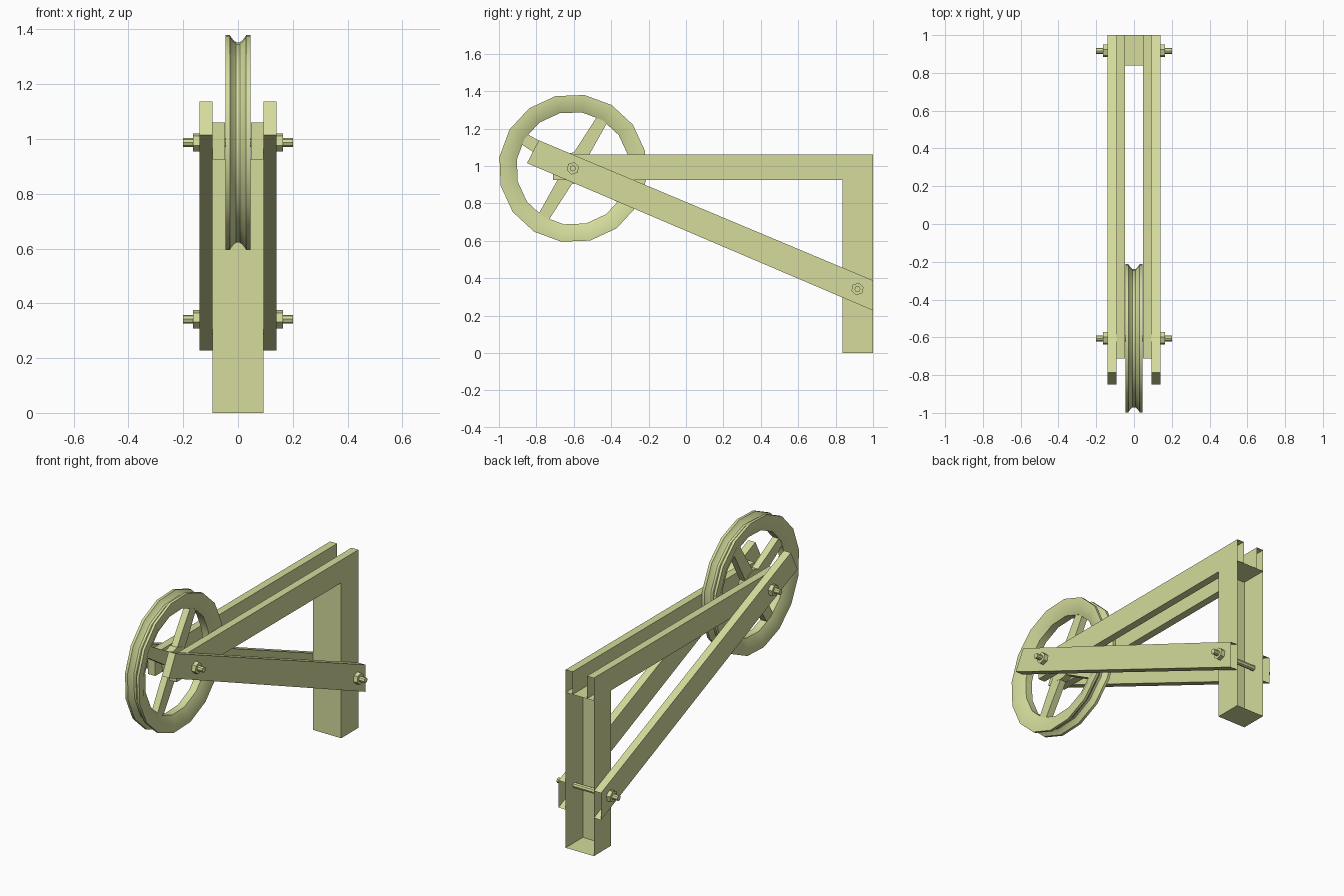
import bpy, bmesh, math
from mathutils import Vector

if "Cube" in bpy.data.objects:
    bpy.data.objects.remove(bpy.data.objects["Cube"])

mat = bpy.data.materials.new("pale olive")
mat.diffuse_color = (0.66, 0.71, 0.33, 1)
mat.use_nodes = True
mat.node_tree.nodes["Principled BSDF"].inputs["Base Color"].default_value = mat.diffuse_color

HUB = (-0.605, 0.987)      # wheel axle (y, z)
LOW = (0.917, 0.342)       # lower bolt (y, z)


def finish(name, bm, smooth=False):
    bmesh.ops.recalc_face_normals(bm, faces=bm.faces[:])
    me = bpy.data.meshes.new(name)
    bm.to_mesh(me)
    bm.free()
    me.materials.append(mat)
    ob = bpy.data.objects.new(name, me)
    bpy.context.collection.objects.link(ob)
    if smooth:
        bpy.context.view_layer.objects.active = ob
        ob.select_set(True)
        bpy.ops.object.shade_smooth_by_angle(angle=math.radians(30))
        ob.select_set(False)
    return ob


def prism(name, outline, x0, x1, open_back=False):
    """Extrude a (y, z) outline along x; optionally leave the y = 1 end open."""
    bm = bmesh.new()
    a = [bm.verts.new((x0, y, z)) for y, z in outline]
    b = [bm.verts.new((x1, y, z)) for y, z in outline]
    n = len(a)
    bm.faces.new(a)
    bm.faces.new(b[::-1])
    for i in range(n):
        j = (i + 1) % n
        bm.faces.new((a[i], b[i], b[j], a[j]))
    bmesh.ops.recalc_face_normals(bm, faces=bm.faces[:])
    if open_back:
        back = [f for f in bm.faces if all(v.co.y > 0.999 for v in f.verts)]
        bmesh.ops.delete(bm, geom=back, context='FACES')
    return finish(name, bm)


def ngon(c, r, n, start=0.0):
    return [(c[0] + r * math.cos(start + math.tau * i / n),
             c[1] + r * math.sin(start + math.tau * i / n)) for i in range(n)]


# Post: hollow box, open at the back
prism("post", [(0.838, 0), (1, 0), (1, 0.925), (0.838, 0.925)], -0.093, 0.093, True)

for s, side in ((-1, "left"), (1, "right")):
    # Horizontal beams and diagonal braces, cut open at the back plane
    prism(side + "_beam", [(-0.712, 0.925), (1, 0.925), (1, 1.06), (-0.712, 1.06)],
          s * 0.047, s * 0.093, True)
    prism(side + "_brace", [(-0.85, 1.015), (1, 0.227), (1, 0.388), (-0.787, 1.137)],
          s * 0.0935, s * 0.14, True)
    # Nuts
    for c, part in ((HUB, "axle"), (LOW, "lower")):
        prism(f"{side}_{part}_nut", ngon(c, 0.034, 6, 0.3), s * 0.14, s * 0.165)

# Bolts right through the frame
for c, part in ((HUB, "axle"), (LOW, "lower")):
    prism(part + "_bolt", ngon(c, 0.016, 8), -0.2, 0.2)

# Wheel rim: grooved section (x, radius) spun round the axle
section = [(0.046, 0.355), (0.046, 0.397), (0.03, 0.397), (0.018, 0.379), (0.007, 0.37)]
section += [(-x, r) for x, r in reversed(section)]
section += [(-0.022, 0.303), (0.022, 0.303)]
N = 16
bm = bmesh.new()
rings = []
for i in range(N):
    t = math.radians(13.5) + math.tau * i / N
    rings.append([bm.verts.new((x, HUB[0] + r * math.cos(t), HUB[1] + r * math.sin(t)))
                  for x, r in section])
for i in range(N):
    p, q = rings[i], rings[(i + 1) % N]
    for k in range(len(section)):
        m = (k + 1) % len(section)
        bm.faces.new((p[k], p[m], q[m], q[k]))
finish("wheel_rim", bm, True)

# Hub and four tapered spokes
prism("wheel_hub", ngon(HUB, 0.085, 12), -0.022, 0.022)
for i in range(4):
    t = math.radians(59 + 90 * i)
    d, w = Vector((math.cos(t), math.sin(t))), Vector((-math.sin(t), math.cos(t)))
    o = Vector(HUB)
    pts = [o + d * 0.04 + w * 0.04, o + d * 0.32 + w * 0.031,
           o + d * 0.32 - w * 0.031, o + d * 0.04 - w * 0.04]
    prism(f"spoke_{i + 1}", [tuple(p) for p in pts], -0.02, 0.02)
